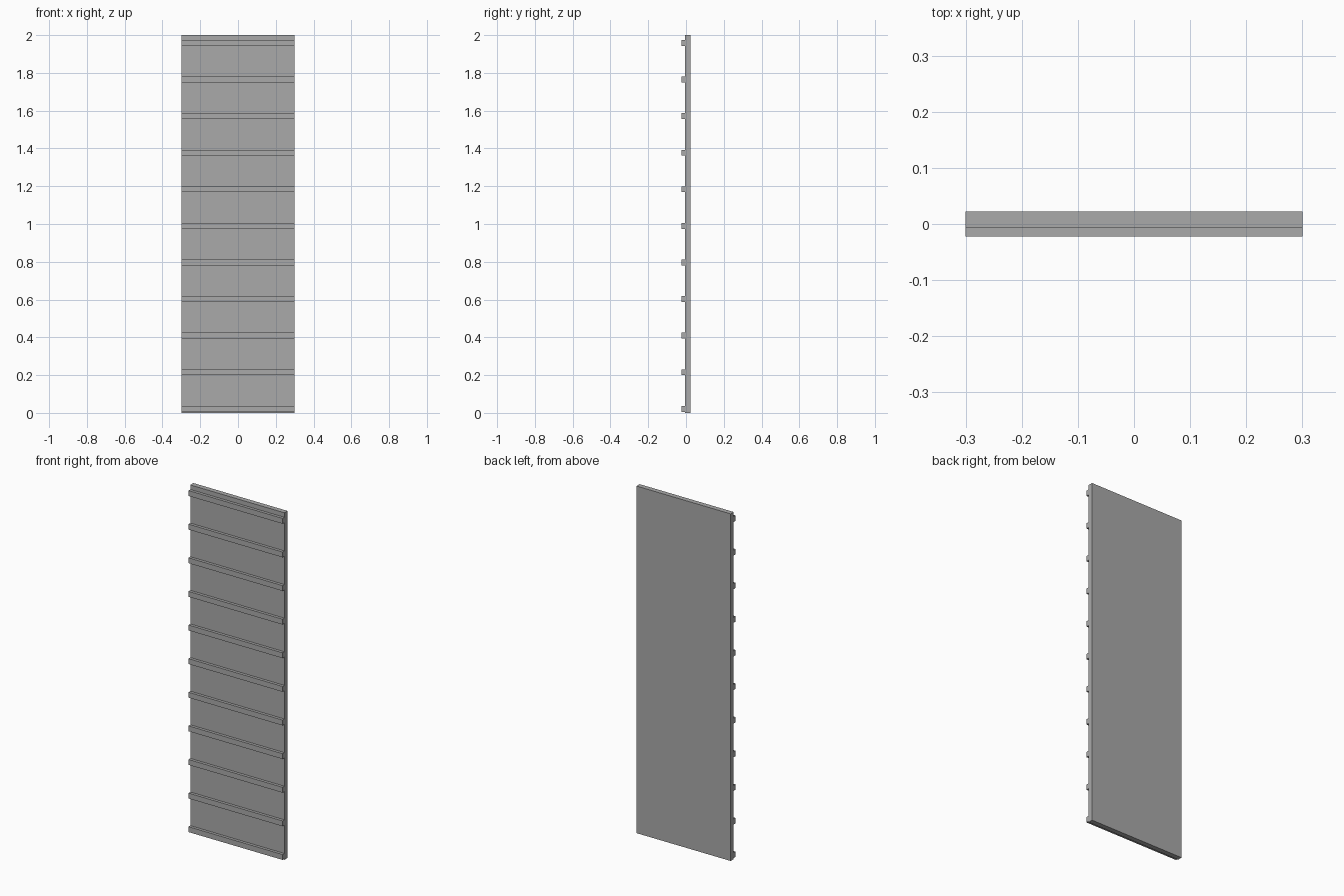
import bpy
import bmesh
from mathutils import Matrix, Vector

cube = bpy.data.objects.get("Cube")
if cube:
    bpy.data.objects.remove(cube, do_unlink=True)

WIDTH, HEIGHT = 0.6, 2.0
FRONT, FACE, BACK = -0.0225, -0.006, 0.0225   # batten front, panel front, panel back
BATTENS, FIRST, STEP, BATTEN_H = 11, 0.006, 0.1937, 0.031

grey = bpy.data.materials.new("plain grey")
grey.use_nodes = True
colour = (0.4, 0.4, 0.4, 1)
grey.diffuse_color = colour
grey.node_tree.nodes["Principled BSDF"].inputs["Base Color"].default_value = colour


def box(name, low, high):
    low, high = Vector(low), Vector(high)
    bm = bmesh.new()
    matrix = Matrix.Translation((low + high) / 2) @ Matrix.Diagonal((*(high - low), 1))
    bmesh.ops.create_cube(bm, size=1, matrix=matrix)
    mesh = bpy.data.meshes.new(name)
    bm.to_mesh(mesh)
    bm.free()
    mesh.materials.append(grey)
    obj = bpy.data.objects.new(name, mesh)
    bpy.context.collection.objects.link(obj)
    return obj


# Flat backing panel
box("panel", (-WIDTH / 2, FACE, 0), (WIDTH / 2, BACK, HEIGHT))

# Evenly spaced horizontal battens on the front
for i in range(BATTENS):
    z = FIRST + i * STEP
    box(f"batten_{i + 1}", (-WIDTH / 2, FRONT, z), (WIDTH / 2, FACE, z + BATTEN_H))
